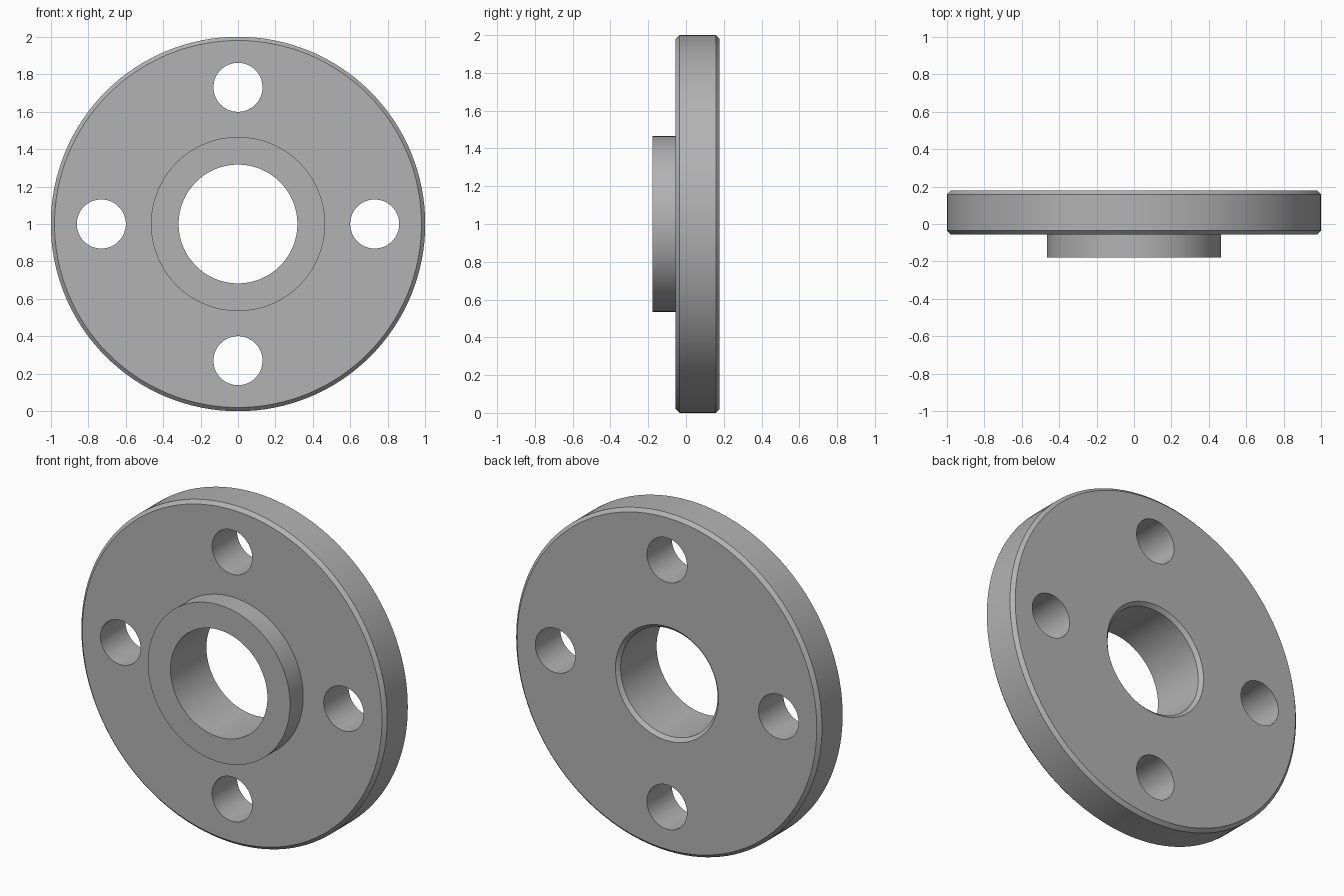
import bpy, bmesh, math
from mathutils import Matrix, Vector

cube = bpy.data.objects.get("Cube")
if cube:
    bpy.data.objects.remove(cube, do_unlink=True)

SEGMENTS = 128
CENTRE = Vector((0, 0, 1))
FRONT, STEP, BACK = -0.178, -0.055, 0.178
RIM, HUB, BORE, BEVEL = 1.0, 0.465, 0.317, 0.02
BOLT_CIRCLE, BOLT_HOLE = 0.73, 0.131

steel = bpy.data.materials.new("grey steel")
steel.use_nodes = True
colour = (0.45, 0.45, 0.45, 1)
steel.diffuse_color = colour
steel.node_tree.nodes["Principled BSDF"].inputs["Base Color"].default_value = colour


def make_object(name, bm):
    bmesh.ops.recalc_face_normals(bm, faces=bm.faces)
    mesh = bpy.data.meshes.new(name)
    bm.to_mesh(mesh)
    bm.free()
    obj = bpy.data.objects.new(name, mesh)
    bpy.context.collection.objects.link(obj)
    mesh.materials.append(steel)
    return obj


# Flange body: raised hub, bevelled rim and bored centre, turned around y
profile = [
    (BORE, FRONT), (HUB, FRONT), (HUB, STEP),
    (RIM - BEVEL, STEP), (RIM, STEP + BEVEL),
    (RIM, BACK - BEVEL), (RIM - BEVEL, BACK),
    (BORE + BEVEL, BACK), (BORE, BACK - BEVEL),
]
bm = bmesh.new()
ring = [bm.verts.new(CENTRE + Vector((r, y, 0))) for r, y in profile]
edges = [bm.edges.new((a, b)) for a, b in zip(ring, ring[1:] + ring[:1])]
bmesh.ops.spin(bm, geom=ring + edges, cent=CENTRE, axis=(0, 1, 0),
               angle=math.tau, steps=SEGMENTS, use_merge=True)
bmesh.ops.remove_doubles(bm, verts=bm.verts, dist=1e-5)
flange = make_object("flange_body", bm)

# Four bolt holes on the bolt circle
bm = bmesh.new()
for i in range(4):
    angle = i * math.pi / 2
    offset = Vector((math.cos(angle), 0, math.sin(angle))) * BOLT_CIRCLE
    bmesh.ops.create_cone(
        bm, cap_ends=True, segments=64, radius1=BOLT_HOLE, radius2=BOLT_HOLE, depth=1,
        matrix=Matrix.Translation(CENTRE + offset) @ Matrix.Rotation(math.pi / 2, 4, "X"))
cutter = make_object("bolt_hole_cutter", bm)
cutter.hide_render = True

cut = flange.modifiers.new("bolt holes", "BOOLEAN")
cut.operation = "DIFFERENCE"
cut.solver = "EXACT"
cut.object = cutter

bpy.ops.object.select_all(action="DESELECT")
flange.select_set(True)
bpy.context.view_layer.objects.active = flange
bpy.ops.object.modifier_apply(modifier=cut.name)
bpy.data.objects.remove(cutter, do_unlink=True)
bpy.ops.object.shade_smooth_by_angle(angle=math.radians(30))
